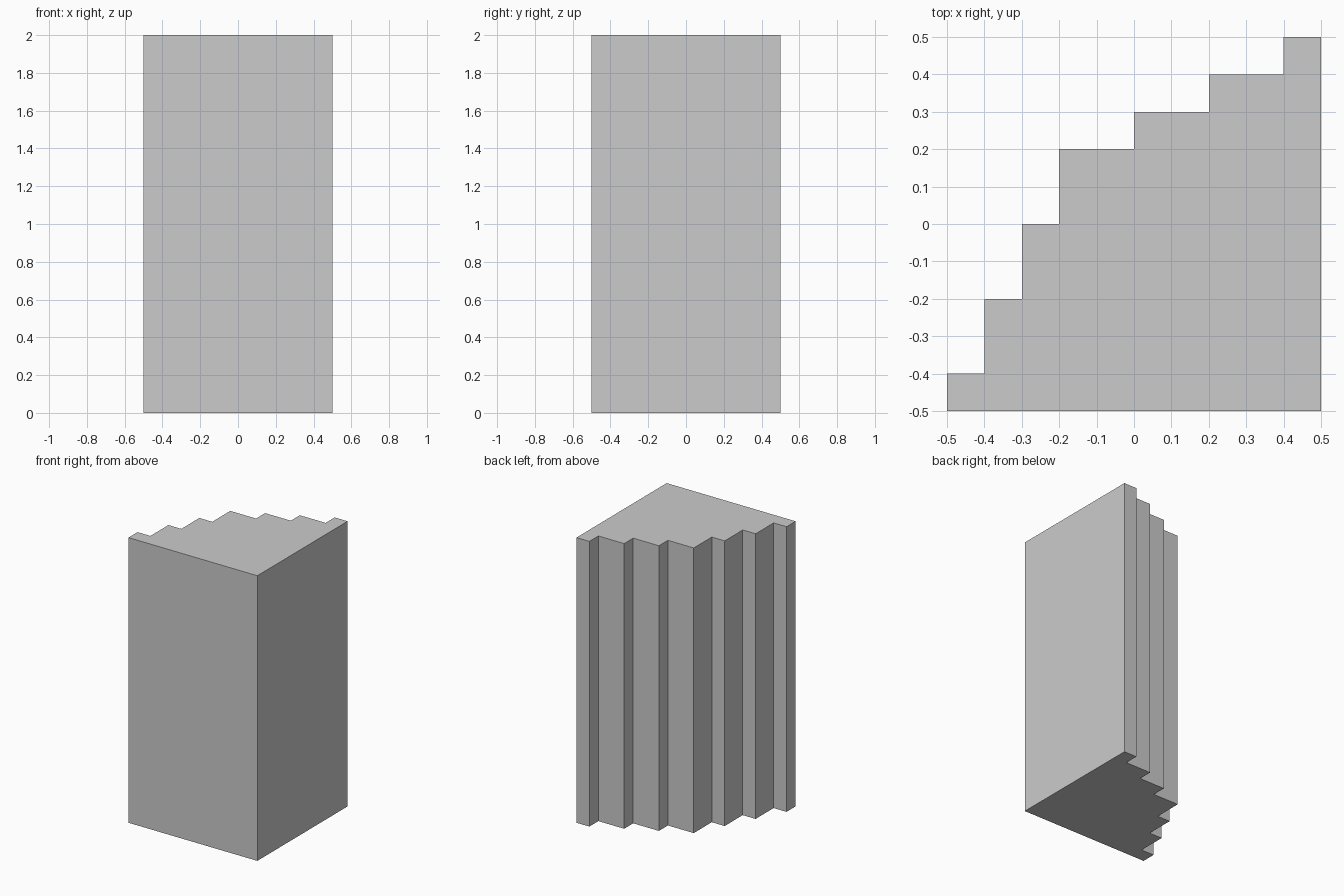
import bpy, bmesh

if "Cube" in bpy.data.objects:
    bpy.data.objects.remove(bpy.data.objects["Cube"])

HEIGHT = 2.0

# Stepped corner: half of the steps, the rest mirrored across the diagonal y = -x
half = [(0.5, 0.5), (0.4, 0.5), (0.4, 0.4), (0.2, 0.4),
        (0.2, 0.3), (0.0, 0.3), (0.0, 0.2), (-0.2, 0.2)]
mirrored = [(-y, -x) for x, y in reversed(half[:-1])]
profile = [(0.5, -0.5)] + half + mirrored

# Column: extrude the profile straight up
bm = bmesh.new()
base = bm.faces.new([bm.verts.new((x, y, 0)) for x, y in profile])
top = bmesh.ops.extrude_face_region(bm, geom=[base], use_keep_orig=True)
bmesh.ops.translate(bm, vec=(0, 0, HEIGHT),
                    verts=[g for g in top["geom"] if isinstance(g, bmesh.types.BMVert)])
bmesh.ops.recalc_face_normals(bm, faces=bm.faces)

mesh = bpy.data.meshes.new("stepped_column")
bm.to_mesh(mesh)
bm.free()
column = bpy.data.objects.new("stepped_column", mesh)
bpy.context.collection.objects.link(column)
